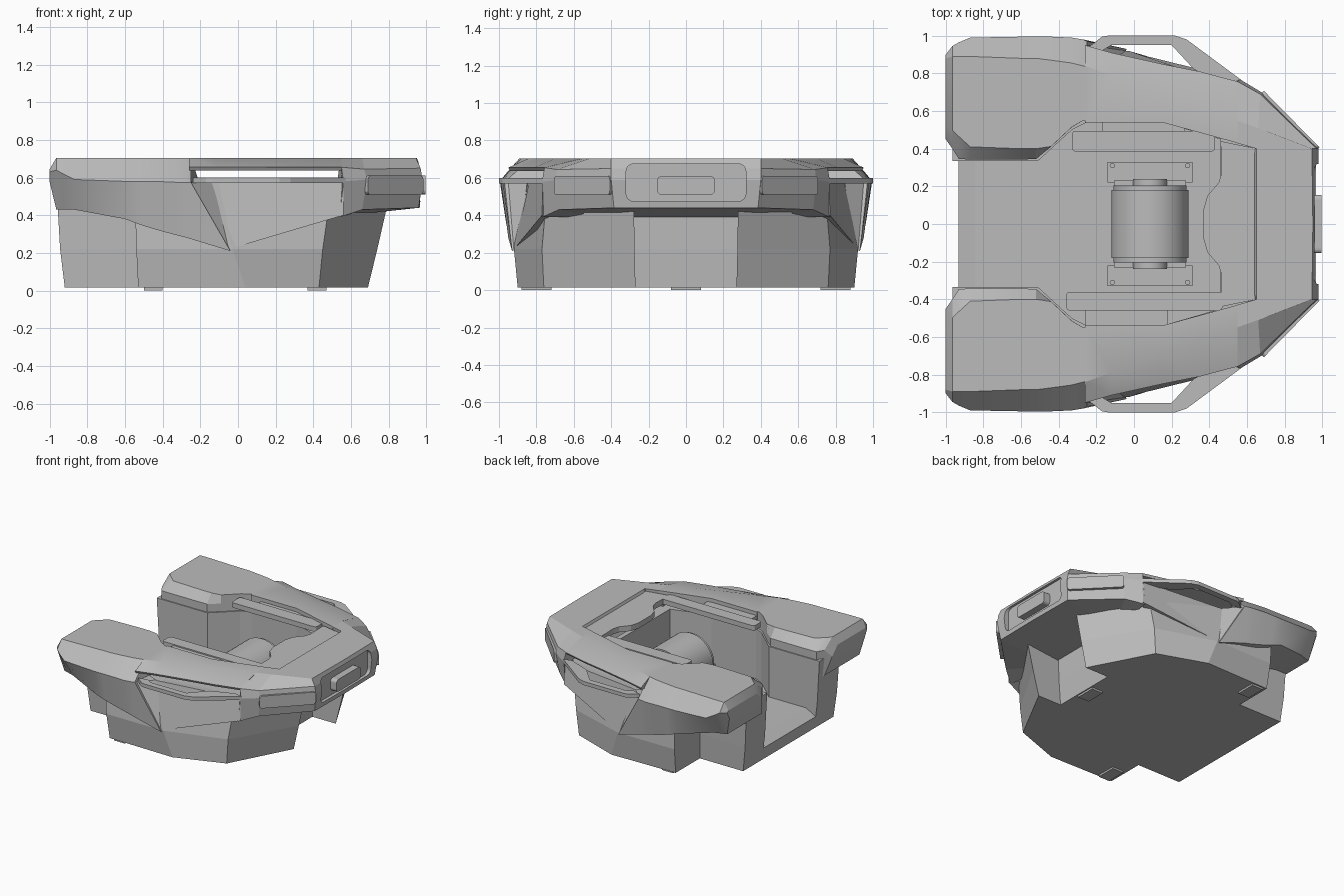
import bpy, bmesh, math
from mathutils import Vector

cube = bpy.data.objects.get("Cube")
if cube:
    bpy.data.objects.remove(cube)

grey = bpy.data.materials.new("plain_grey")
grey.use_nodes = True
TONE = (0.5, 0.5, 0.5, 1)
grey.diffuse_color = TONE
grey.node_tree.nodes["Principled BSDF"].inputs["Base Color"].default_value = TONE


def finish(name, bm, mirror=False, angle=0):
    bmesh.ops.recalc_face_normals(bm, faces=bm.faces)
    mesh = bpy.data.meshes.new(name)
    bm.to_mesh(mesh)
    bm.free()
    mesh.materials.append(grey)
    ob = bpy.data.objects.new(name, mesh)
    bpy.context.collection.objects.link(ob)
    if angle:
        bpy.ops.object.select_all(action='DESELECT')
        ob.select_set(True)
        bpy.context.view_layer.objects.active = ob
        bpy.ops.object.shade_smooth_by_angle(angle=math.radians(angle))
    if mirror:
        mod = ob.modifiers.new("mirror", 'MIRROR')
        mod.use_axis = (False, True, False)
    return ob


def loft(name, rings, mirror=True, end_cap=True, angle=0):
    """Skin a list of closed rings with equal point counts."""
    bm = bmesh.new()
    loops = [[bm.verts.new(p) for p in ring] for ring in rings]
    n = len(loops[0])
    for a, b in zip(loops, loops[1:]):
        for i in range(n):
            j = (i + 1) % n
            bm.faces.new((a[i], a[j], b[j], b[i]))
    bm.faces.new(loops[0])
    if end_cap:
        bm.faces.new(loops[-1])
    return finish(name, bm, mirror, angle)


def prism(name, layers, mirror=False):
    """Stack flat outlines, given as (height, outline) pairs."""
    return loft(name, [[(x, y, z) for x, y in outline] for z, outline in layers], mirror)


def both(half):
    """Complete an outline given on the +y side."""
    return half + [(x, -y) for x, y in reversed(half)]


def box(name, centre, size, bevel=0, turn=0, mirror=False):
    bm = bmesh.new()
    bmesh.ops.create_cube(bm, size=1)
    for v in bm.verts:
        v.co = Vector(size) * v.co
    if bevel:
        axis = min(range(3), key=lambda k: size[k])
        edges = [e for e in bm.edges
                 if abs((e.verts[0].co - e.verts[1].co)[axis]) > 1e-5]
        bmesh.ops.bevel(bm, geom=edges, offset=bevel, segments=4, profile=0.5, affect='EDGES')
    c, s = math.cos(turn), math.sin(turn)
    for v in bm.verts:
        x, y, z = v.co
        v.co = Vector((c * x - s * y, s * x + c * y, z)) + Vector(centre)
    return finish(name, bm, mirror)


def cylinder(name, centre, radius, length, along_y=True, sides=40):
    bm = bmesh.new()
    bmesh.ops.create_cone(bm, cap_ends=True, segments=sides, radius1=radius,
                          radius2=radius, depth=length)
    for v in bm.verts:
        x, y, z = v.co
        v.co = Vector((x, z, y) if along_y else (x, y, z)) + Vector(centre)
    return finish(name, bm, angle=40)


def cut(target, cutter):
    cutter.hide_render = True
    cutter.hide_set(True)
    mod = target.modifiers.new("cut", 'BOOLEAN')
    mod.operation, mod.object, mod.solver = 'DIFFERENCE', cutter, 'EXACT'


# Lower hull with stern tongue, bow notch and hollow cockpit
hull_low = [(-.92, .58), (-.53, .58), (-.53, .89), (.04, .9), (.43, .76), (.69, .27), (.48, .27)]
hull_mid = [(-.945, .59), (-.54, .59), (-.54, .92), (-.03, .92), (.45, .77), (.74, .275), (.49, .275)]
hull_high = [(-.965, .6), (-.55, .6), (-.55, .93), (-.16, .85), (.5, .74), (.82, .28), (.5, .28)]
hull = prism("lower_hull", [(.015, both(hull_low)), (.22, both(hull_mid)), (.57, both(hull_high))])
room = both([(-.51, .335), (-.33, .5), (-.25, .54), (.15, .54), (.46, .45), (.46, .2)])
cut(hull, prism("cockpit_cutter", [(.16, room), (.9, room)]))
# Stern channel with a sloping sill
channel = [(-1.1, .02), (-.845, .16), (-.45, .16), (-.45, .9), (-1.1, .9)]
cut(hull, loft("channel_cutter", [[(x, y, z) for x, z in channel] for y in (-.335, .335)], False))


# Stern arms: rings run wall, inner top, ridge, knuckle, lower edge, lower wall
def section(x, inner, top, ridge, knuckle, low, wall):
    return [(x, wall, top - .07), (x, inner, top), (x, ridge, top),
            (x, *knuckle), (x, *low), (x, wall, low[1])]


arm = [
    section(-1, .52, .645, .88, (.9, .63), (.87, .575), .45),
    section(-.965, .5, .705, .89, (.945, .64), (.85, .43), .4),
    section(-.93, .465, .705, .89, (.965, .62), (.86, .43), .345),
    section(-.87, .41, .705, .89, (.99, .59), (.88, .43), .343),
    section(-.6, .4, .705, .88, (.995, .58), (.965, .38), .343),
    section(-.52, .4, .705, .88, (.995, .58), (.96, .35), .345),
    section(-.44, .412, .705, .87, (.995, .58), (.955, .325), .411),
    section(-.33, .515, .705, .855, (.99, .575), (.95, .295), .514),
    section(-.27, .55, .705, .84, (.98, .575), (.95, .28), .55),
]
arm.append([(-.25, .55, .615), (-.25, .55, .705), (-.25, .835, .705),
            (-.25, .97, .575), (-.04, .93, .21), (-.1, .6, .26)])
loft("stern_arm", arm, angle=22)


# Thin side deck over the open grip gap
def deck_ring(x, inner, ridge, edge):
    return [(x, inner, .637), (x, inner, .705), (x, ridge, .705),
            (x, edge, .655), (x, edge - .01, .637)]


loft("side_deck", [deck_ring(-.26, .54, .84, .95), deck_ring(-.12, .54, .79, .91),
                   deck_ring(.15, .54, .695, .85), deck_ring(.35, .485, .62, .81),
                   deck_ring(.55, .43, .55, .757)], angle=22)

# Bow shell wraps from the grip gap round to the centre line
bow = [
    [(.545, .43, .705), (.545, .55, .705), (.55, .757, .655), (.56, .77, .58), (.54, .77, .39), (.5, .5, .39)],
    [(.65, .4, .705), (.66, .51, .705), (.67, .69, .645), (.685, .695, .59), (.66, .68, .43), (.55, .45, .39)],
    [(.65, .38, .705), (.945, .4, .705), (.97, .4, .65), (.98, .4, .59), (.96, .385, .44), (.5, .34, .39)],
    [(.65, 0, .705), (.95, 0, .705), (.97, 0, .65), (.98, 0, .59), (.965, 0, .44), (.5, 0, .39)],
]
shell = loft("bow_shell", bow, end_cap=False)
cut(shell, box("lamp_recess_cutter", (.99, 0, .575), (.1, .64, .2), .04))
box("centre_lamp", (.965, 0, .56), (.06, .31, .1), .025)
box("corner_lamp", (.825, .545, .56), (.42, .035, .1), .02, math.radians(-45.5), True)

# Triangular web beside the grip, tapering to the keel point
web_top = [(-.25, .95), (-.14, .85), (-.25, .8)]
web_low = [(-.04, .92), (-.02, .89), (-.06, .85)]
prism("grip_web", [(.21, web_low), (.575, web_top)], True)

# Side panel from the keel point up to the bow
loft("side_panel", [[(-.1, .84, .57), (-.03, .915, .225), (-.03, .8, .225), (-.1, .8, .57)],
                    [(.56, .765, .58), (.56, .77, .4), (.5, .7, .4), (.5, .7, .57)]])

# Side grip handles
handle = [(-.24, .94), (-.17, .995), (-.14, 1), (.22, 1), (.28, .98), (.57, .765),
          (.5, .75), (.32, .82), (.2, .95), (-.12, .95), (-.17, .92)]
prism("grip_handle", [(.57, handle), (.6, handle)], True)

# Front shelf with a scooped rear edge, just below the deck
shelf = both([(.655, .4), (.46, .44), (.465, .27), (.45, .22), (.39, .15), (.37, .08)])
prism("front_shelf", [(.64, shelf), (.685, shelf)])

# Side ledges below the deck, slightly different on each side
box("left_ledge", (.05, .44, .665), (.76, .11, .04), .02)
box("left_ledge_bracket", (.05, .51, .66), (.44, .07, .03))
box("right_ledge", (.055, -.41, .665), (.83, .1, .04), .02)
box("right_ledge_bracket", (-.04, -.49, .66), (.44, .12, .03))

# Motor with end rings, feet and bolts
MX = .085
cylinder("motor_body", (MX, 0, .375), .205, .36)
for side in (-1, 1):
    cylinder("motor_end_ring", (MX, side * .19, .375), .195, .03)
    cylinder("motor_shaft_hub", (MX, side * .22, .375), .09, .04)
    box("motor_foot", (MX, side * .275, .2), (.45, .11, .03))
    box("motor_bracket", (MX, side * .215, .27), (.38, .03, .18))
    for end in (-1, 1):
        cylinder("foot_bolt", (MX + end * .2, side * .31, .22), .014, .02, False, 12)

# Rubber feet
box("stern_foot", (-.45, .8, .01), (.1, .16, .02), mirror=True)
box("bow_foot", (.42, 0, .01), (.1, .16, .02))
